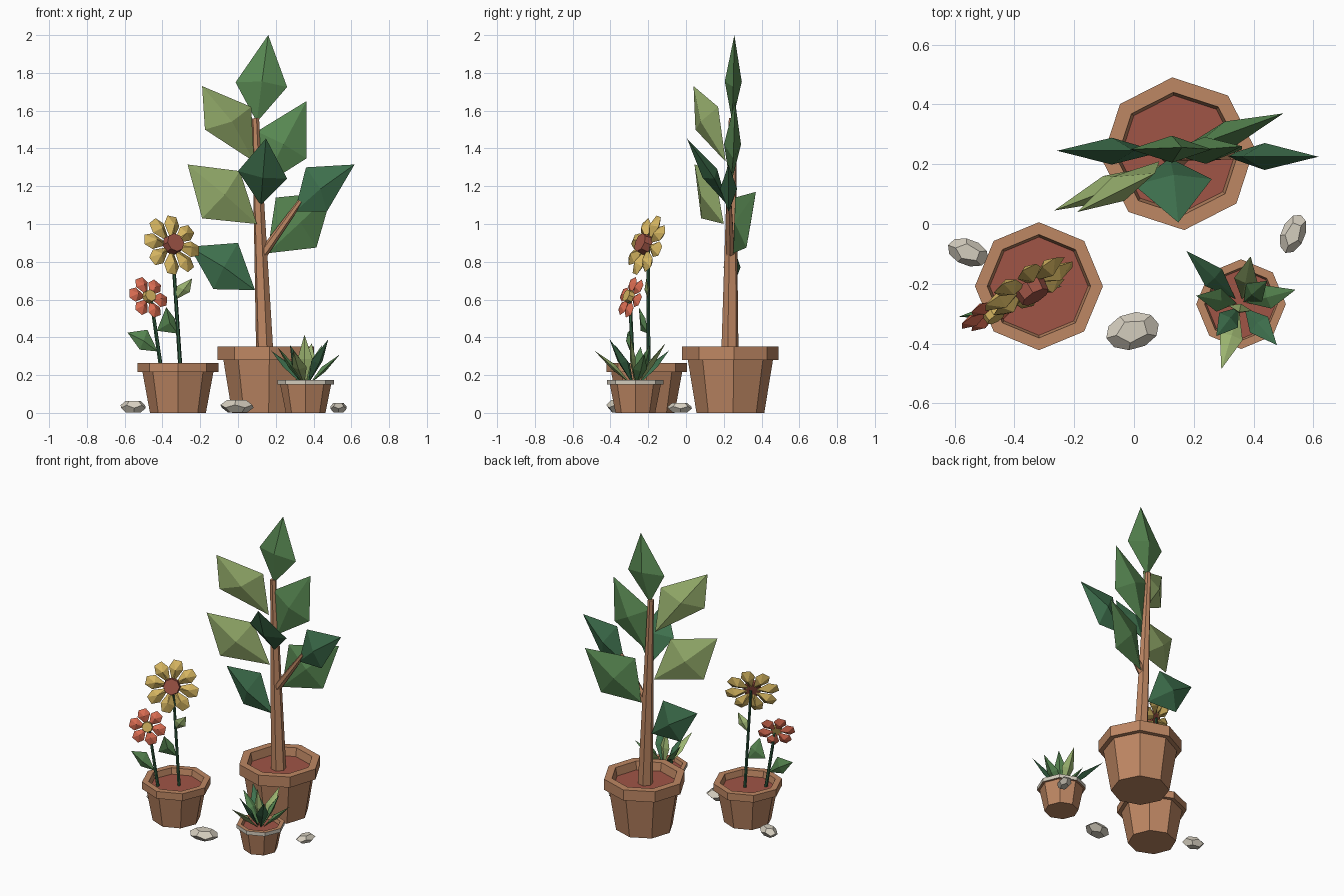
import bpy, bmesh, math
from mathutils import Vector, Matrix

cube = bpy.data.objects.get("Cube")
if cube:
    bpy.data.objects.remove(cube, do_unlink=True)


def material(name, r, g, b):
    color = [(c / 255 / 12.92) if c < 11 else ((c / 255 + 0.055) / 1.055) ** 2.4 for c in (r, g, b)] + [1]
    mat = bpy.data.materials.new(name)
    mat.use_nodes = True
    mat.diffuse_color = color
    for node in mat.node_tree.nodes:
        if node.type == 'BSDF_PRINCIPLED':
            node.inputs["Base Color"].default_value = color
    return mat


terracotta = material("terracotta", 190, 135, 99)
soil = material("soil", 160, 85, 70)
light_green = material("light green", 155, 180, 112)
mid_green = material("mid green", 88, 136, 82)
dark_green = material("dark green", 62, 112, 77)
stem_green = material("stem green", 48, 92, 64)
yellow = material("yellow", 212, 180, 96)
coral = material("coral", 214, 106, 80)
stone = material("stone", 212, 205, 190)


def finish(name, bm, *mats):
    bmesh.ops.recalc_face_normals(bm, faces=bm.faces)
    mesh = bpy.data.meshes.new(name)
    bm.to_mesh(mesh)
    bm.free()
    for mat in mats:
        mesh.materials.append(mat)
    obj = bpy.data.objects.new(name, mesh)
    bpy.context.collection.objects.link(obj)
    return obj


def add_blade(bm, outline, thickness):
    """Flat outline with a raised point in the middle of both sides."""
    points = [Vector(p) for p in outline]
    n = len(points)
    middle = sum(points, Vector()) / n
    normal = (points[n // 2] - points[0]).cross(points[-1] - points[1]).normalized()
    ring = [bm.verts.new(p) for p in points]
    for side in (thickness, -thickness):
        peak = bm.verts.new(middle + normal * side)
        for i in range(n):
            bm.faces.new((ring[i], ring[(i + 1) % n], peak))


def leaf(name, mat, base, side, tip, other, thickness=0.045):
    bm = bmesh.new()
    add_blade(bm, (base, side, tip, other), thickness)
    return finish(name, bm, mat)


def stick(name, mat, a, b, r1, r2, sides=6):
    a, b = Vector(a), Vector(b)
    bm = bmesh.new()
    turn = (b - a).to_track_quat('Z', 'Y').to_matrix().to_4x4()
    bmesh.ops.create_cone(bm, cap_ends=True, segments=sides, radius1=r1, radius2=r2,
                          depth=(b - a).length, matrix=Matrix.Translation((a + b) / 2) @ turn)
    return finish(name, bm, mat)


def pot(name, x, y, bottom, top, rim, inner, rim_z, height, depth, turn=0, rim_mat=terracotta):
    """Eight-sided pot turned from a profile, with soil as the last cap."""
    profile = [(bottom, 0), (top, rim_z), (rim, rim_z), (rim, height),
               (inner, height), (inner * 0.95, height - depth)]
    bm = bmesh.new()
    rings = []
    for r, z in profile:
        angles = [math.radians(45 * i + turn) for i in range(8)]
        rings.append([bm.verts.new((x + r * math.cos(a), y + r * math.sin(a), z)) for a in angles])
    bm.faces.new(rings[0])
    for level, (low, high) in enumerate(zip(rings, rings[1:])):
        for i in range(8):
            j = (i + 1) % 8
            face = bm.faces.new((low[i], low[j], high[j], high[i]))
            face.material_index = 2 if level == 2 else 0
    bm.faces.new(rings[-1]).material_index = 1
    return finish(name, bm, terracotta, soil, rim_mat)


def flower(name, center, normal, radius, petals, mat, heart_radius, heart_mat):
    center, normal = Vector(center), Vector(normal).normalized()
    across = normal.cross(Vector((0, 0, 1))).normalized()
    up = across.cross(normal)
    half = math.pi / petals
    # distance and sideways angle of each petal corner
    shape = [(0.2, -0.5), (0.74, -0.95), (1, -0.4), (1, 0.4), (0.74, 0.95), (0.2, 0.5)]
    bm = bmesh.new()
    for i in range(petals):
        a = 2 * half * i + 0.2
        add_blade(bm, [center + radius * d * (across * math.cos(a + s * half) + up * math.sin(a + s * half))
                       for d, s in shape], radius * 0.19)
    finish(name + "_petals", bm, mat)
    stick(name + "_heart", heart_mat, center, center + normal * radius * 0.27,
          heart_radius, heart_radius * 0.9, 8)


# Pots
pot("large_pot", 0.148, 0.235, 0.18, 0.226, 0.256, 0.206, 0.28, 0.352, 0.055, 4.5)
pot("flower_pot", -0.318, -0.208, 0.148, 0.188, 0.214, 0.173, 0.217, 0.265, 0.04)
pot("small_pot", 0.358, -0.268, 0.105, 0.135, 0.15, 0.122, 0.15, 0.175, 0.025, 0, stone)

# Tree
stick("tree_trunk", terracotta, (.143, .232, .28), (.093, .245, 1.56), .048, .019)
stick("tree_branch", terracotta, (.13, .235, .84), (.33, .228, 1.12), .026, .014)
leaf("top_leaf", mid_green, (.1, .245, 1.54), (-.013, .25, 1.75), (.16, .256, 2), (.26, .25, 1.725))
leaf("upper_right_side_leaf", light_green, (.085, .21, 1.33), (-.175, .05, 1.5), (-.19, .04, 1.73), (.07, .17, 1.62))
leaf("lower_right_side_leaf", light_green, (.1, .2, 1), (-.19, .08, 1.03), (-.267, .045, 1.315), (.01, .15, 1.28))
leaf("upper_left_side_leaf", mid_green, (.13, .235, 1.2), (.1, .24, 1.49), (.362, .26, 1.65), (.362, .25, 1.347))
leaf("front_leaf", dark_green, (.12, .22, 1.1), (0, .13, 1.28), (.148, .005, 1.453), (.26, .15, 1.24))
leaf("lower_left_side_leaf", mid_green, (.155, .25, .845), (.2, .26, 1.14), (.5, .37, 1.17), (.415, .32, .875))
leaf("branch_leaf", dark_green, (.3, .228, 1.065), (.36, .225, 1.3), (.617, .225, 1.315), (.47, .225, 1.065))
leaf("bottom_leaf", dark_green, (.09, .24, .65), (-.13, .245, .655), (-.257, .245, .88), (0, .245, .9))

# Flowers
facing = (0.47, -0.8, 0.33)
stick("tall_stem", stem_green, (-.304, -.198, .22), (-.348, -.2, .89), .011, .009)
flower("tall_flower", (-.351, -.208, .888), facing, .167, 8, yellow, .056, soil)
stick("short_stem", stem_green, (-.405, -.28, .22), (-.462, -.297, .615), .011, .009)
flower("short_flower", (-.476, -.292, .612), facing, .115, 6, coral, .036, yellow)
leaf("tall_stem_leaf", light_green, (-.33, -.2, .6), (-.325, -.215, .67), (-.243, -.21, .712), (-.255, -.2, .64), .014)
leaf("tall_stem_low_leaf", mid_green, (-.32, -.2, .42), (-.43, -.24, .435), (-.38, -.25, .56), (-.335, -.215, .5), .014)
leaf("short_stem_leaf", mid_green, (-.425, -.285, .325), (-.52, -.3, .335), (-.585, -.31, .425), (-.48, -.295, .44), .02)

# Rosette plant
heart = Vector((0.358, -0.268, 0.15))
tips = [(dark_green, .175, -.09, .33), (light_green, .39, -.108, .37), (mid_green, .54, -.22, .31),
        (dark_green, .478, -.405, .39), (light_green, .292, -.485, .33), (mid_green, .208, -.24, .35),
        (light_green, .352, -.295, .415), (dark_green, .275, -.375, .36), (mid_green, .445, -.19, .36)]
for number, (mat, *tip) in enumerate(tips, 1):
    tip = Vector(tip)
    reach = tip - heart
    outward = Vector((reach.x, reach.y, 0))
    sideways = Vector((-outward.y, outward.x, 0)).normalized() * 0.04
    widest = heart + outward * 0.5 + Vector((0, 0, reach.z * 0.52))
    leaf(f"rosette_leaf_{number}", mat, heart + outward * 0.1, widest + sideways, tip, widest - sideways, .016)


# Pebbles
def pebble(name, x, y, length, width, height, turn):
    ball = bmesh.new()
    bmesh.ops.create_icosphere(ball, subdivisions=1, radius=1)
    corners = [f.calc_center_median().normalized() for f in ball.faces]
    ball.free()
    bm = bmesh.new()
    for c in corners:
        bm.verts.new(c)
    bmesh.ops.convex_hull(bm, input=bm.verts)
    bmesh.ops.dissolve_limit(bm, angle_limit=0.05, verts=bm.verts, edges=bm.edges)
    lowest = max(v.co.z for v in bm.verts)
    for v in bm.verts:
        v.co = Vector((v.co.x * length / 2, v.co.y * width / 2, (v.co.z / lowest + 1) * height / 2))
    bmesh.ops.rotate(bm, matrix=Matrix.Rotation(math.radians(turn), 3, 'Z'), verts=bm.verts)
    finish(name, bm, stone).location = (x, y, 0.003)


pebble("right_pebble", -.555, -.095, .145, .09, .06, -20)
pebble("front_pebble", -.005, -.358, .185, .125, .064, 15)
pebble("left_pebble", .532, -.033, .14, .082, .05, 68)
